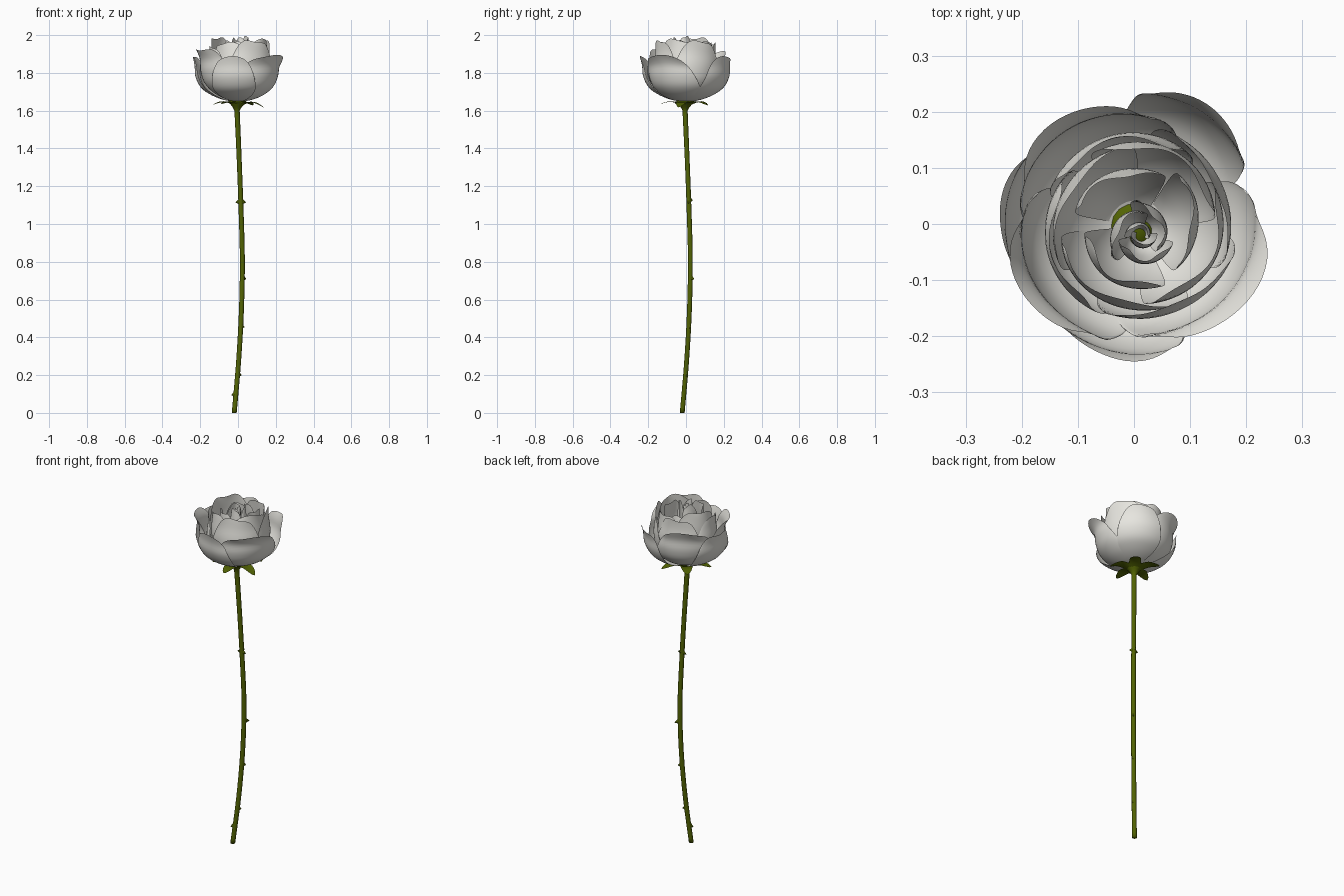
import bpy, bmesh, math, random
from mathutils import Vector

if "Cube" in bpy.data.objects:
    bpy.data.objects.remove(bpy.data.objects["Cube"])

random.seed(4)


def material(name, rgb):
    m = bpy.data.materials.new(name)
    m.diffuse_color = (*rgb, 1)
    m.use_nodes = True
    m.node_tree.nodes["Principled BSDF"].inputs["Base Color"].default_value = m.diffuse_color
    return m


WHITE = material("petal white", (0.84, 0.83, 0.78))
GREEN = material("stem green", (0.085, 0.125, 0.001))


def finish(name, bm, mat, closed=True):
    if closed:
        bmesh.ops.recalc_face_normals(bm, faces=bm.faces)
    me = bpy.data.meshes.new(name)
    bm.to_mesh(me)
    bm.free()
    me.materials.append(mat)
    for p in me.polygons:
        p.use_smooth = True
    ob = bpy.data.objects.new(name, me)
    bpy.context.collection.objects.link(ob)
    return ob


def spline(pts, t):
    """Catmull-Rom point at t in 0..1 along pts."""
    n = len(pts) - 1
    i = min(int(t * n), n - 1)
    f = t * n - i
    p = [Vector(pts[max(0, min(n, i + k))]) for k in (-1, 0, 1, 2)]
    return 0.5 * (2 * p[1] + (p[2] - p[0]) * f + (2 * p[0] - 5 * p[1] + 4 * p[2] - p[3]) * f * f
                  + (3 * p[1] - p[0] - 3 * p[2] + p[3]) * f ** 3)


def grid(bm, nu, nv, fn):
    rows = [[bm.verts.new(fn(i / nu, j / nv)) for i in range(nu + 1)] for j in range(nv + 1)]
    for a, b in zip(rows, rows[1:]):
        for i in range(nu):
            bm.faces.new((a[i], a[i + 1], b[i + 1], b[i]))


# Stem: bowed tube, (sideways, height, radius), flaring into the hip
STEM = [(-0.02, 0, .013), (0.003, .27, .013), (0.018, .54, .013), (0.023, .81, .013),
        (0.016, 1.08, .013), (0.006, 1.35, .013), (-0.005, 1.60, .014)]


def stem_ring(bm, d, z, r, sides=14):
    return [bm.verts.new((d + r * math.cos(a), d + r * math.sin(a), z))
            for a in (2 * math.pi * k / sides for k in range(sides))]


bm = bmesh.new()
sections = [spline(STEM, k / 40) for k in range(41)]
sections += [(-0.005, 1.612, .02), (-0.004, 1.625, .029), (-0.003, 1.64, .042),
             (-0.003, 1.653, .05), (-0.003, 1.675, .035), (-0.003, 1.68, .01)]
rings = [stem_ring(bm, *s) for s in sections]
for a, b in zip(rings, rings[1:]):
    for k in range(14):
        bm.faces.new((a[k], a[(k + 1) % 14], b[(k + 1) % 14], b[k]))
bm.faces.new(rings[0])
bm.faces.new(rings[-1])
finish("stem", bm, GREEN)

# Thorns: small cones, (height, direction in degrees, length)
bm = bmesh.new()
for z, deg, ln in [(1.12, 175, .02), (1.12, -5, .02), (1.13, 80, .014), (.715, 45, .022),
                   (.46, 30, .014), (.205, 20, .014), (.10, 200, .014)]:
    d = spline(STEM, z / 1.61).x
    out = Vector((math.cos(math.radians(deg)), math.sin(math.radians(deg)), 0))
    side = Vector((-out.y, out.x, 0))
    c = Vector((d, d, z)) + out * 0.009
    base = [bm.verts.new(c + side * .006 * math.cos(t) + Vector((0, 0, .015 * math.sin(t))))
            for t in (2 * math.pi * k / 8 for k in range(8))]
    tip = bm.verts.new(c + out * ln + Vector((0, 0, -.006)))
    for k in range(8):
        bm.faces.new((base[k], base[(k + 1) % 8], tip))
finish("thorns", bm, GREEN)

# Sepals: five broad pointed leaves spread under the bloom
SEPAL = [(.015, 1.626), (.05, 1.640), (.085, 1.646), (.115, 1.640), (.14, 1.632)]
bm = bmesh.new()
for k in range(5):
    a = math.radians(200 + 72 * k)
    droop = (0, .002, -.015, -.004, .004)[k]

    def leaf(u, v, a=a, droop=droop):
        p = spline(SEPAL, v)
        w = .038 * (1 - v) ** .8 * (.75 + 1.2 * v)
        s = (u - .5) * 2
        x, y = p.x, s * w
        return (x * math.cos(a) - y * math.sin(a), x * math.sin(a) + y * math.cos(a),
                p.y + droop * v * v + .006 * s * s * (1 - v))
    grid(bm, 6, 12, leaf)
bmesh.ops.remove_doubles(bm, verts=bm.verts, dist=1e-5)
finish("sepals", bm, GREEN)

# Petal meridians (radius, height), from base to rim
UNDER = [(.02, 1.646), (.085, 1.660), (.145, 1.685), (.195, 1.722), (.224, 1.78), (.228, 1.84), (.236, 1.885)]
OUTER = [(.02, 1.648), (.075, 1.662), (.135, 1.692), (.182, 1.74), (.202, 1.80), (.205, 1.86), (.226, 1.91)]
MIDDLE = [(.02, 1.655), (.07, 1.672), (.12, 1.705), (.158, 1.76), (.168, 1.83), (.160, 1.90), (.158, 1.955)]
INNER = [(.02, 1.66), (.065, 1.68), (.112, 1.725), (.142, 1.79), (.148, 1.86), (.142, 1.93), (.138, 1.975)]
HEART = [(.035, 1.66), (.06, 1.69), (.085, 1.74), (.102, 1.80), (.108, 1.86), (.102, 1.92), (.098, 1.965)]
BUD = [(.02, 1.67), (.034, 1.70), (.046, 1.76), (.050, 1.82), (.048, 1.88), (.042, 1.94), (.035, 1.985)]


def petal(name, profile, deg, half, lift=0, lean=.05, ripple=.006, flare=0, cx=0, cy=0, fall=.3, scale=1):
    """Curved sheet swept about the bloom axis with a rounded, rippled rim."""
    phase = random.uniform(0, 6)

    def point(u, v):
        s = (u - .5) * 2
        t = v * (1 - fall * abs(s) ** 3)
        p = spline(profile, t)
        a = math.radians(deg + half * s * (1 - .2 * v ** 4))
        rim = v ** 4
        r = p.x * scale * (1 + lean * s) + rim * (ripple * math.sin(4 * s + phase) + flare * (1 - .5 * s * s))
        z = p.y + lift * t + rim * ripple * math.sin(6 * s + 2 * phase)
        return (cx + r * math.cos(a), cy + r * math.sin(a), min(z, 2.0))
    bm = bmesh.new()
    grid(bm, 28, 22, point)
    finish(name, bm, WHITE, False)


# Outermost petals, partly hidden: (direction, half width, lift, flare)
for i, (deg, half, lift, flare) in enumerate([(58, 40, .0, .010), (262, 40, .0, .004), (172, 42, .0, .002)]):
    petal(f"under_petal_{i + 1}", UNDER, deg, half, lift, .02, .004, flare, fall=.4)

# Three broad outer petals overlapping as a spiral
for i, (deg, half, lift, flare) in enumerate([(122, 66, .0, -.002), (-38, 68, -.02, .014), (212, 60, .015, .004)]):
    petal(f"outer_petal_{i + 1}", OUTER, deg, half, lift, .05, .006, flare, fall=.42)

# Middle, inner and heart petals, each layer turned against the last
for name, prof, count, start, half, lean, fall in [("middle_petal", MIDDLE, 4, 20, 60, .04, .35),
                                                   ("inner_petal", INNER, 4, 60, 62, .05, .25),
                                                   ("heart_petal", HEART, 3, 115, 56, .08, .15)]:
    for i in range(count):
        petal(f"{name}_{i + 1}", prof, start + 360 / count * i + random.uniform(-8, 8), half,
              random.uniform(-.02, .02), lean, .006, cx=.008, cy=-.004, fall=fall)

# Bud: tightly wrapped petals at the centre
for i in range(3):
    petal(f"bud_petal_{i + 1}", BUD, 30 + 120 * i, 80, random.uniform(-.01, .01), .2, .005,
          cx=.012, cy=-.02, flare=.006)
for i in range(2):
    petal(f"bud_core_{i + 1}", BUD, 80 + 180 * i, 110, -.01, .3, .002, cx=.012, cy=-.02, scale=.45)
